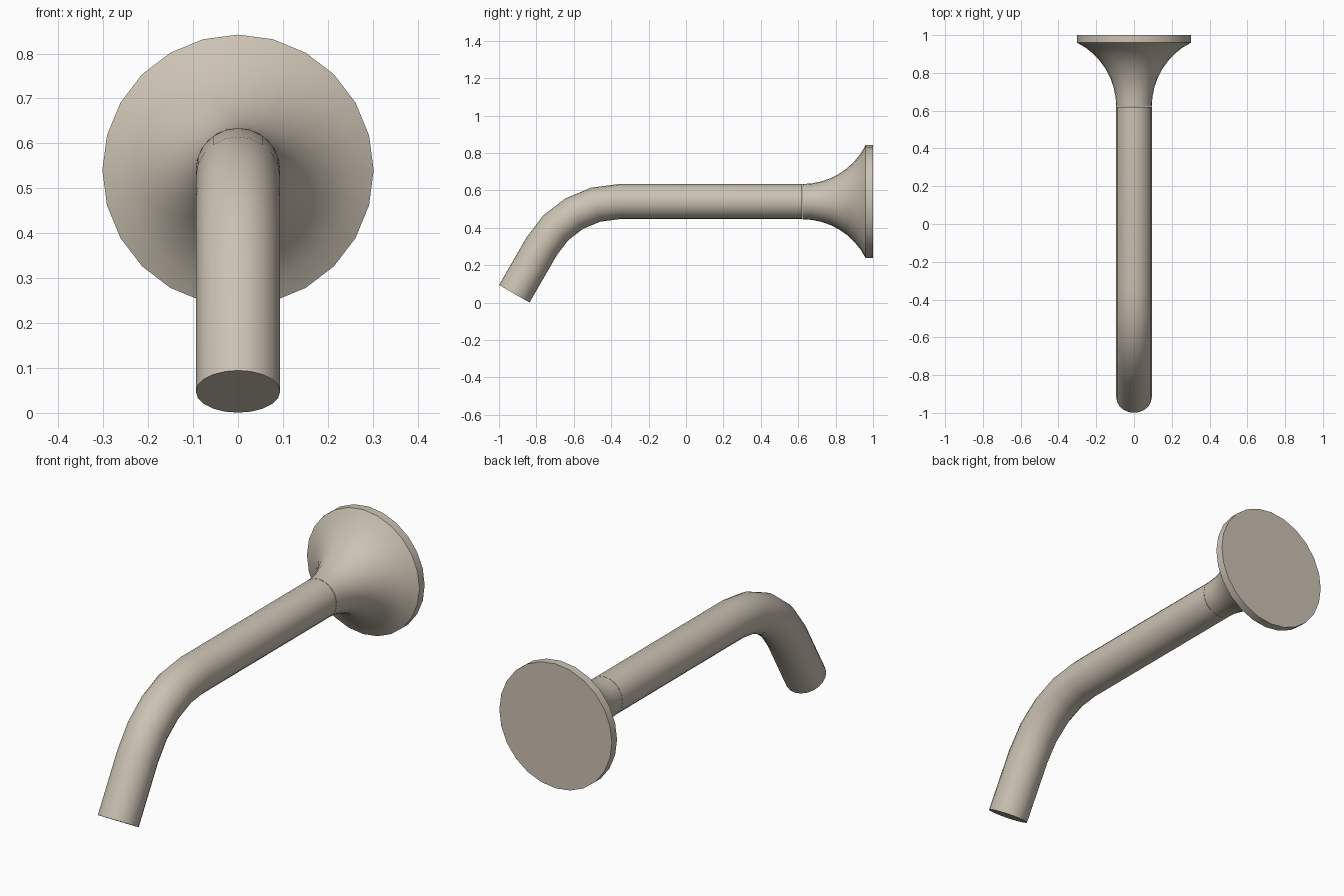
import bpy, bmesh, math
from mathutils import Vector

cube = bpy.data.objects.get("Cube")
if cube:
    bpy.data.objects.remove(cube, do_unlink=True)

# Single warm metal finish
metal = bpy.data.materials.new("warm_beige_metal")
metal.use_nodes = True
colour = (0.60, 0.54, 0.45, 1.0)
metal.diffuse_color = colour
metal.node_tree.nodes["Principled BSDF"].inputs["Base Color"].default_value = colour

AXIS_Z = 0.54      # height of the horizontal run
PIPE_R = 0.094
FLANGE_R = 0.302


def loft(name, rings, sides):
    """Skin capped rings given as (y, z, radius, tilt) along a path in the YZ plane."""
    bm = bmesh.new()
    loops = []
    for y, z, r, tilt in rings:
        up = Vector((0, -math.sin(tilt), math.cos(tilt)))
        loop = []
        for i in range(sides):
            a = 2 * math.pi * i / sides
            p = Vector((0, y, z)) + Vector((r * math.sin(a), 0, 0)) + up * (r * math.cos(a))
            loop.append(bm.verts.new(p))
        loops.append(loop)
    for a, b in zip(loops, loops[1:]):
        for i in range(sides):
            j = (i + 1) % sides
            bm.faces.new((a[i], a[j], b[j], b[i]))
    bm.faces.new(loops[0])
    bm.faces.new(loops[-1])
    bmesh.ops.recalc_face_normals(bm, faces=bm.faces)
    mesh = bpy.data.meshes.new(name)
    bm.to_mesh(mesh)
    bm.free()
    mesh.materials.append(metal)
    obj = bpy.data.objects.new(name, mesh)
    bpy.context.collection.objects.link(obj)
    bpy.ops.object.select_all(action='DESELECT')
    obj.select_set(True)
    bpy.context.view_layer.objects.active = obj
    bpy.ops.object.shade_smooth_by_angle(angle=math.radians(30))
    return obj


# Pipe: straight run, 60 degree downward bend, straight outlet
BEND_Y, BEND_R, OUTLET = -0.36, 0.474, 0.295
path = [(0.62, AXIS_Z, PIPE_R, 0)]
for k in range(5):
    t = math.radians(15 * k)
    path.append((BEND_Y - BEND_R * math.sin(t),
                 AXIS_Z - BEND_R * (1 - math.cos(t)), PIPE_R, t))
y, z, r, t = path[-1]
path.append((y - OUTLET * math.cos(t), z - OUTLET * math.sin(t), r, t))
loft("spout_pipe", path, 20)

# Wall flange: concave flare into a thin flat rim
FLARE_Y, FLARE_R, FLARE_END = 0.622, 0.38, math.radians(63)
flare = []
for k in range(9):
    a = FLARE_END * k / 8
    flare.append((FLARE_Y + FLARE_R * math.sin(a), AXIS_Z,
                  PIPE_R + FLARE_R * (1 - math.cos(a)), 0))
flare[-1] = (0.96, AXIS_Z, FLANGE_R, 0)
flare.append((1.0, AXIS_Z, FLANGE_R, 0))
loft("wall_flange", flare, 24)
